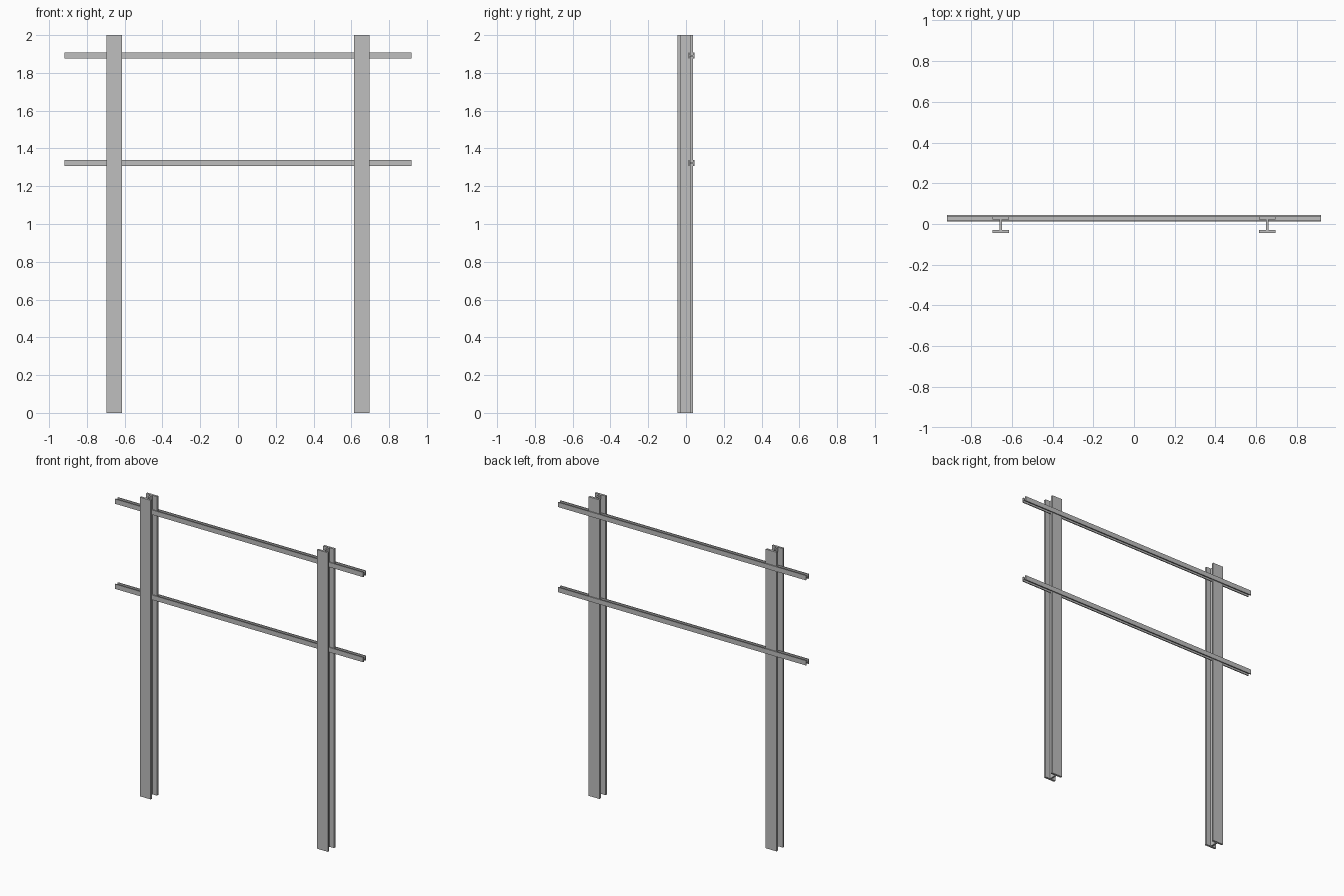
import bpy
import bmesh
from mathutils import Matrix, Vector

cube = bpy.data.objects.get("Cube")
if cube:
    bpy.data.objects.remove(cube, do_unlink=True)

steel = bpy.data.materials.new("grey_steel")
steel.use_nodes = True
GREY = (0.52, 0.52, 0.52, 1)
steel.diffuse_color = GREY
steel.node_tree.nodes["Principled BSDF"].inputs["Base Color"].default_value = GREY


def i_beam(name, width, depth, flange, web, length, matrix):
    """I-section with flanges across x and web along y, extruded along z."""
    w, d, t = width / 2, depth / 2, web / 2
    f = d - flange
    half = [(w, -d), (w, -f), (t, -f), (t, f), (w, f), (w, d)]
    profile = half + [(-x, y) for x, y in reversed(half)]
    bm = bmesh.new()
    face = bm.faces.new([bm.verts.new((x, y, 0)) for x, y in profile])
    result = bmesh.ops.extrude_face_region(bm, geom=[face])
    top = [v for v in result["geom"] if isinstance(v, bmesh.types.BMVert)]
    bmesh.ops.translate(bm, verts=top, vec=Vector((0, 0, length)))
    bmesh.ops.recalc_face_normals(bm, faces=bm.faces)
    bm.transform(matrix)
    mesh = bpy.data.meshes.new(name)
    bm.to_mesh(mesh)
    bm.free()
    mesh.materials.append(steel)
    obj = bpy.data.objects.new(name, mesh)
    bpy.context.collection.objects.link(obj)
    return obj


# Upright posts
for side, x in (("left", 0.655), ("right", -0.655)):
    i_beam(side + "_post", 0.08, 0.08, 0.014, 0.011, 2.0,
           Matrix.Translation((x, -0.004, 0)))

# Horizontal rails, lying along x with their flanges facing front and back
LENGTH = 1.836
lay_down = Matrix.Rotation(-1.5707963, 4, "Y")
for level, z in (("lower", 1.322), ("upper", 1.891)):
    i_beam(level + "_rail", 0.032, 0.032, 0.007, 0.006, LENGTH,
           Matrix.Translation((LENGTH / 2, 0.028, z)) @ lay_down)
